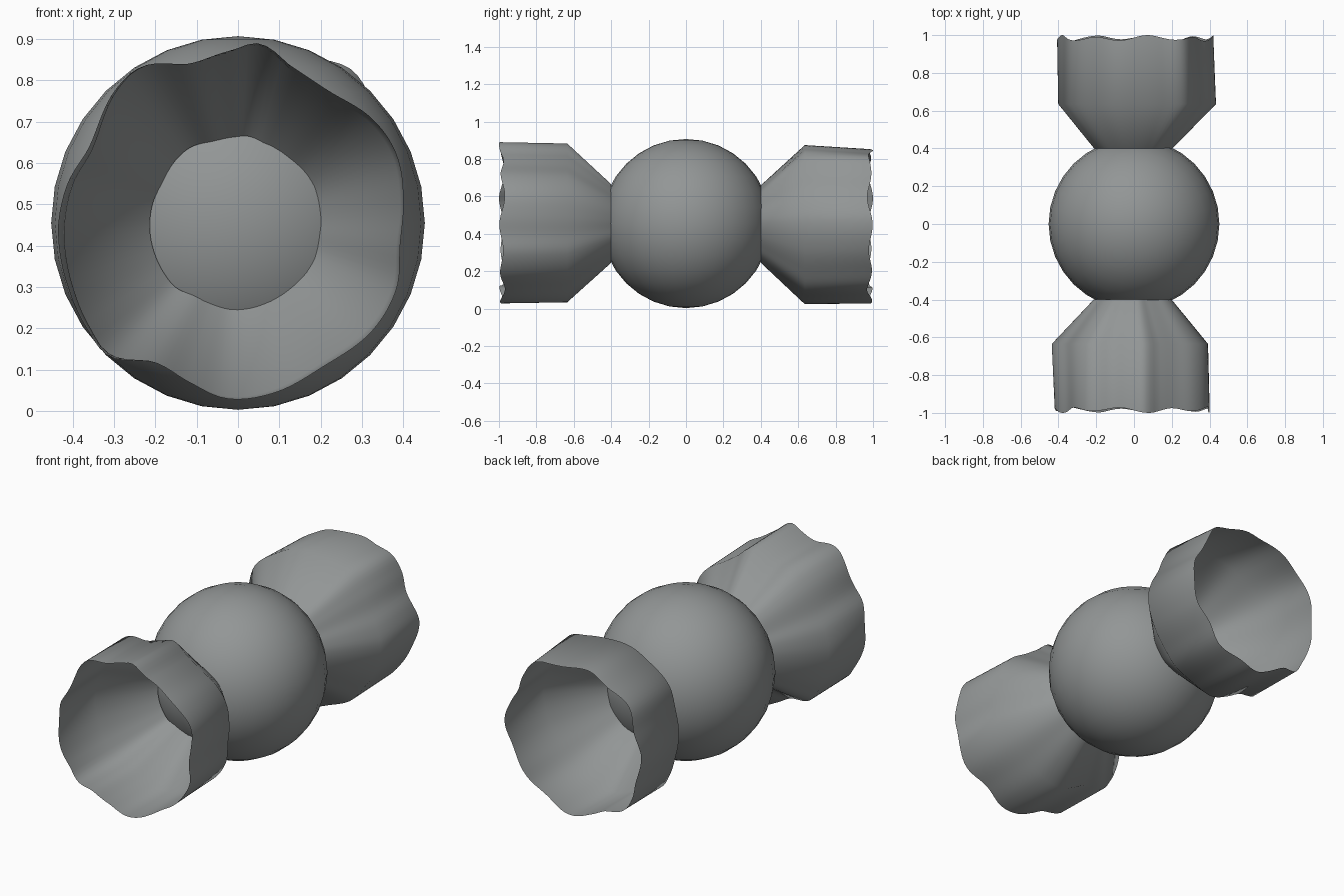
import bpy, bmesh, math

if "Cube" in bpy.data.objects:
    bpy.data.objects.remove(bpy.data.objects["Cube"])

CZ = 0.455  # height of the candy axis

grey = bpy.data.materials.new("wrapper grey")
grey.diffuse_color = (0.29, 0.305, 0.305, 1)
grey.use_nodes = True
grey.node_tree.nodes["Principled BSDF"].inputs["Base Color"].default_value = grey.diffuse_color

# Pleated rims: angle in degrees (seen from the front), radius
FRONT = [(6, .403), (23, .418), (37, .412), (55, .388), (71, .400), (83, .437),
         (92, .418), (107, .403), (120, .440), (130, .437), (152, .395),
         (167, .410), (182, .420), (201, .428), (215, .438), (226, .443),
         (239, .392), (253, .403), (266, .426), (281, .421), (301, .404),
         (322, .417), (338, .415), (352, .396)]
BACK = [(2, .420), (15, .408), (28, .394), (42, .415), (54, .437), (68, .408),
        (85, .396), (105, .405), (122, .403), (143, .420), (160, .403),
        (180, .407), (200, .408), (215, .425), (228, .438), (240, .397),
        (254, .405), (270, .427), (288, .407), (307, .410), (322, .400),
        (340, .408)]


def rim_radius(table, deg):
    """Smooth periodic interpolation of a rim table."""
    n = len(table)
    deg = (deg - table[0][0]) % 360 + table[0][0]
    for i in range(n):
        a, r1 = table[i]
        b, r2 = table[(i + 1) % n]
        if b < a:
            b += 360
        if a <= deg <= b:
            r0, r3 = table[i - 1][1], table[(i + 2) % n][1]
            t = (deg - a) / (b - a)
            return 0.5 * (2 * r1 + (r2 - r0) * t
                          + (2 * r0 - 5 * r1 + 4 * r2 - r3) * t ** 2
                          + (3 * r1 - r0 - 3 * r2 + r3) * t ** 3)


def finish(bm, name):
    me = bpy.data.meshes.new(name)
    bm.to_mesh(me)
    bm.free()
    ob = bpy.data.objects.new(name, me)
    bpy.context.collection.objects.link(ob)
    me.materials.append(grey)
    bpy.ops.object.select_all(action='DESELECT')
    ob.select_set(True)
    bpy.context.view_layer.objects.active = ob
    bpy.ops.object.shade_smooth_by_angle(angle=math.radians(70))
    return ob


# Round candy in the middle
bm = bmesh.new()
bmesh.ops.create_uvsphere(bm, u_segments=32, v_segments=16, radius=0.452)
bmesh.ops.translate(bm, verts=bm.verts, vec=(0, 0, CZ))
finish(bm, "candy_ball")


def twist(name, side, table):
    """Open pleated wrapper end: neck ring, shoulder ring and wavy rim."""
    bm = bmesh.new()
    n = 120
    rings = [[], [], []]
    for i in range(n):
        deg = 360 * i / n
        th = math.radians(deg)
        c, s = math.cos(th), math.sin(th)
        r = rim_radius(table, deg)
        neck = 0.207 + 0.2 * (r - 0.412) - 0.005 * c
        if side < 0:
            mid = r + 0.004 - 0.012 * c - 0.010 * abs(s)
        else:
            mid = r + 0.004 + 0.010 * c + 0.018 * max(0, s)
        wave = 0.984 + 0.011 * math.cos(9 * th) + 0.005 * math.cos(4 * th + 1)
        for ring, rad, y in zip(rings, (neck, mid, r), (0.40, 0.635, wave)):
            ring.append(bm.verts.new((rad * c, side * y, CZ + rad * s)))
    for a, b in zip(rings, rings[1:]):
        for i in range(n):
            j = (i + 1) % n
            bm.faces.new((a[i], a[j], b[j], b[i]))
    bmesh.ops.recalc_face_normals(bm, faces=bm.faces)
    finish(bm, name)


twist("front_wrapper_twist", -1, FRONT)
twist("back_wrapper_twist", 1, BACK)
